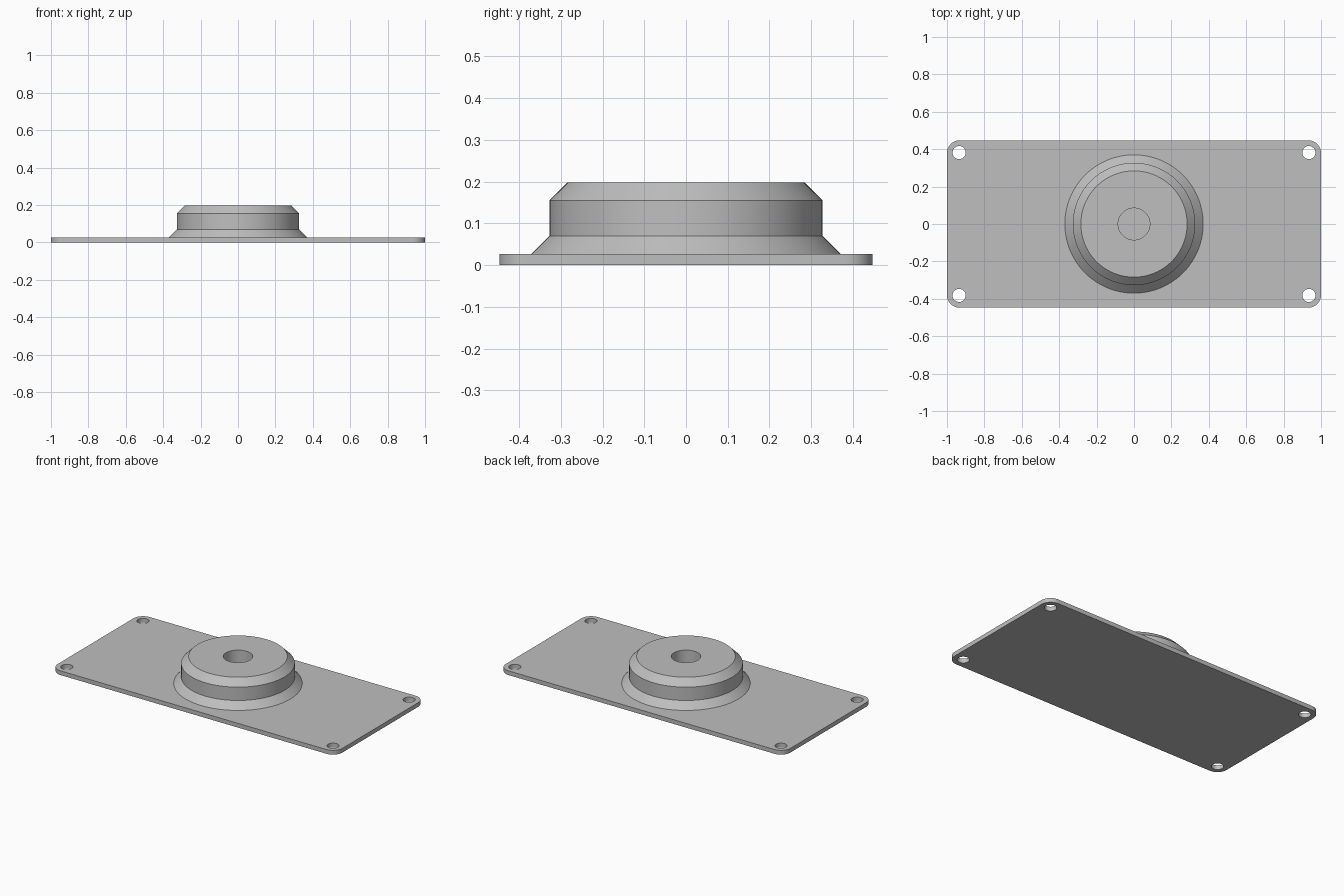
import bpy
import bmesh
from math import cos, sin, pi, tau, radians
from mathutils import Vector

if "Cube" in bpy.data.objects:
    bpy.data.objects.remove(bpy.data.objects["Cube"])

HALF_X, HALF_Y, THICK = 1.0, 0.447, 0.027
CORNER, HOLE_R = 0.067, 0.035
HOLE_X, HOLE_Y = 0.935, 0.382

grey = bpy.data.materials.new("plain grey")
grey.use_nodes = True
colour = (0.52, 0.52, 0.52, 1)
grey.diffuse_color = colour
grey.node_tree.nodes["Principled BSDF"].inputs["Base Color"].default_value = colour


def arc(cx, cy, r, start, sweep, steps):
    return [(cx + r * cos(start + sweep * i / steps),
             cy + r * sin(start + sweep * i / steps)) for i in range(steps + 1)]


def finish(obj):
    """Weld, orient, shade and colour one part."""
    bm = bmesh.new()
    bm.from_mesh(obj.data)
    bmesh.ops.remove_doubles(bm, verts=bm.verts, dist=0.0001)
    bmesh.ops.recalc_face_normals(bm, faces=bm.faces)
    bm.to_mesh(obj.data)
    bm.free()
    obj.data.materials.clear()
    obj.data.materials.append(grey)
    bpy.ops.object.select_all(action='DESELECT')
    obj.select_set(True)
    bpy.context.view_layer.objects.active = obj
    bpy.ops.object.shade_smooth_by_angle(angle=radians(30))


# Base plate: rounded outline with four screw holes, extruded
corners = [(1, 1), (-1, 1), (-1, -1), (1, -1)]
outline = []
for i, (sx, sy) in enumerate(corners):
    outline += arc(sx * (HALF_X - CORNER), sy * (HALF_Y - CORNER),
                   CORNER, i * pi / 2, pi / 2, 12)
loops = [outline] + [arc(sx * HOLE_X, sy * HOLE_Y, HOLE_R, 0, tau, 32)[:-1]
                     for sx, sy in corners]

curve = bpy.data.curves.new("base_plate", 'CURVE')
curve.dimensions = '2D'
curve.fill_mode = 'BOTH'
curve.extrude = THICK / 2
for loop in loops:
    spline = curve.splines.new('POLY')
    spline.points.add(len(loop) - 1)
    for point, (x, y) in zip(spline.points, loop):
        point.co = (x, y, 0, 1)
    spline.use_cyclic_u = True

plate = bpy.data.objects.new("base_plate", curve)
bpy.context.collection.objects.link(plate)
bpy.ops.object.select_all(action='DESELECT')
plate.select_set(True)
bpy.context.view_layer.objects.active = plate
bpy.ops.object.convert(target='MESH')
plate = bpy.context.view_layer.objects.active
for v in plate.data.vertices:
    v.co.z += THICK / 2
finish(plate)

# Round hub: flared foot, straight wall, chamfered rim and central bore
profile = [(0.085, THICK), (0.085, 0.198), (0.284, 0.198),
           (0.327, 0.155), (0.327, 0.07), (0.37, THICK)]
bm = bmesh.new()
verts = [bm.verts.new((r, 0, z)) for r, z in profile]
edges = [bm.edges.new(pair) for pair in zip(verts, verts[1:])]
bmesh.ops.spin(bm, geom=verts + edges, cent=Vector(), axis=Vector((0, 0, 1)),
               angle=tau, steps=96, use_merge=True)
mesh = bpy.data.meshes.new("hub")
bm.to_mesh(mesh)
bm.free()
hub = bpy.data.objects.new("hub", mesh)
bpy.context.collection.objects.link(hub)
finish(hub)

# Open surface: make sure the hub's top faces up
if any(p.normal.z < -0.9 for p in hub.data.polygons):
    hub.data.flip_normals()
